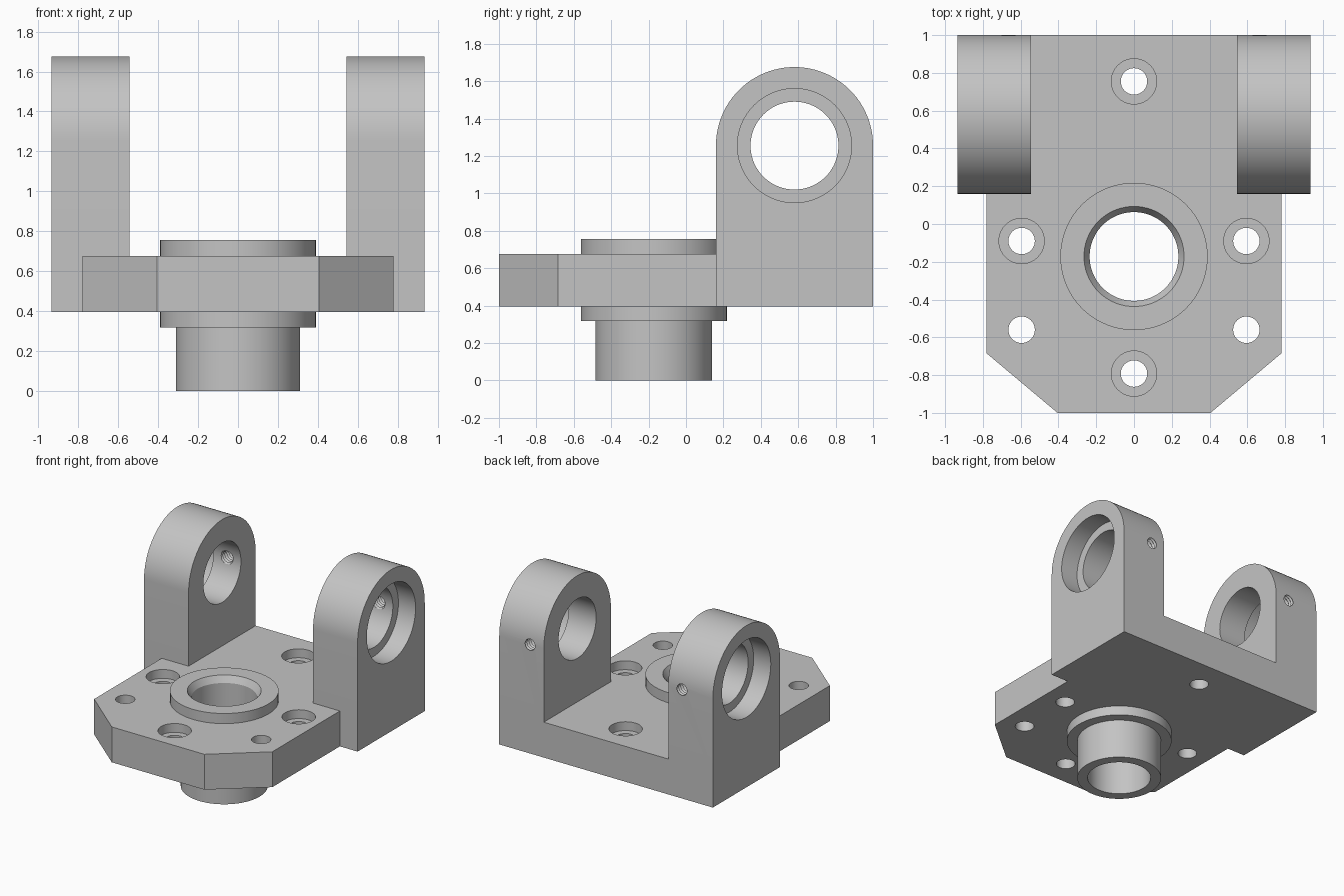
import bpy, bmesh, math
from mathutils import Matrix, Vector

if "Cube" in bpy.data.objects:
    bpy.data.objects.remove(bpy.data.objects["Cube"], do_unlink=True)

steel = bpy.data.materials.new("plain_grey_metal")
steel.use_nodes = True
GREY = (0.55, 0.55, 0.55, 1)
steel.diffuse_color = GREY
steel.node_tree.nodes["Principled BSDF"].inputs["Base Color"].default_value = GREY


def finish(bm, name):
    bmesh.ops.recalc_face_normals(bm, faces=bm.faces)
    mesh = bpy.data.meshes.new(name)
    bm.to_mesh(mesh)
    bm.free()
    mesh.materials.append(steel)
    obj = bpy.data.objects.new(name, mesh)
    bpy.context.collection.objects.link(obj)
    return obj


def prism(name, outline, offset):
    """Extrude a flat outline of 3D points along an offset."""
    bm = bmesh.new()
    face = bm.faces.new([bm.verts.new(p) for p in outline])
    grown = bmesh.ops.extrude_face_region(bm, geom=[face])["geom"]
    moved = [v for v in grown if isinstance(v, bmesh.types.BMVert)]
    bmesh.ops.translate(bm, verts=moved, vec=offset)
    return finish(bm, name)


def lathe(name, profile, centre, axis=(0, 0, 1), ring=False, sides=72):
    """Turn (radius, height) points about an axis; ring closes the profile."""
    bm = bmesh.new()
    turn = Matrix.Translation(centre) @ Vector((0, 0, 1)).rotation_difference(
        Vector(axis)).to_matrix().to_4x4()
    angles = [math.tau * i / sides for i in range(sides)]
    loops = [[bm.verts.new(turn @ Vector((r * math.cos(a), r * math.sin(a), h)))
              for a in angles] for r, h in profile]
    pairs = list(zip(loops, loops[1:]))
    if ring:
        pairs.append((loops[-1], loops[0]))
    else:
        bm.faces.new(loops[0])
        bm.faces.new(loops[-1])
    for low, high in pairs:
        for i in range(sides):
            j = (i + 1) % sides
            bm.faces.new((low[i], low[j], high[j], high[i]))
    return finish(bm, name)


def combine(target, tool, operation):
    """Apply a boolean, then discard the tool object."""
    mod = target.modifiers.new("cut", "BOOLEAN")
    mod.operation, mod.solver, mod.object = operation, "EXACT", tool
    bpy.context.view_layer.objects.active = target
    bpy.ops.object.modifier_apply(modifier=mod.name)
    bpy.data.objects.remove(tool, do_unlink=True)


BOTTOM, TOP = 0.395, 0.675
LUG_IN, LUG_OUT, LUG_FRONT = 0.545, 0.935, 0.16
PIVOT_Y, PIVOT_Z, LUG_R = 0.58, 1.255, 0.42
HUB = (0, -0.172, 0)

# Base plate: chamfered front corners, wider at the back
half = [(0.405, -1), (0.78, -0.685), (0.78, LUG_FRONT), (LUG_OUT, LUG_FRONT), (LUG_OUT, 1)]
outline = half + [(-x, y) for x, y in reversed(half)]
body = prism("bracket_body", [(x, y, BOTTOM) for x, y in outline], (0, 0, TOP - BOTTOM))

# Two upright lugs with rounded tops
for side in (1, -1):
    arch = [(PIVOT_Y + LUG_R * math.cos(a), PIVOT_Z + LUG_R * math.sin(a))
            for a in (math.pi * i / 48 for i in range(49))]
    arch += [(LUG_FRONT, BOTTOM), (1, BOTTOM)]
    lug = prism("lug", [(side * LUG_IN, y, z) for y, z in arch],
                (side * (LUG_OUT - LUG_IN), 0, 0))
    combine(body, lug, "UNION")

# Pivot bores with a wider bearing seat on the outside, and threaded set-screw holes
thread = [(0.055 if i % 2 else 0.043, 0.75 + 0.0125 * i) for i in range(24)]
for side in (1, -1):
    bore = lathe("bore_cutter", [(0.235, 0.4), (0.235, 0.785), (0.305, 0.785), (0.305, 1.1)],
                 (0, PIVOT_Y, PIVOT_Z), (side, 0, 0))
    combine(body, bore, "DIFFERENCE")
    screw = lathe("screw_cutter", thread, (side * 0.665, 0, PIVOT_Z), (0, 1, 0), sides=24)
    combine(body, screw, "DIFFERENCE")

# Bolt holes: four counterbored, two plain
plain = [(0.07, 0.2), (0.07, 0.9)]
stepped = [(0.07, 0.2), (0.07, TOP - 0.07), (0.12, TOP - 0.07), (0.12, 0.9)]
for x, y, shape in [(0, 0.755, stepped), (0, -0.792, stepped),
                    (0.595, -0.09, stepped), (-0.595, -0.09, stepped),
                    (0.595, -0.56, plain), (-0.595, -0.56, plain)]:
    combine(body, lathe("bolt_cutter", shape, (x, y, 0), sides=40), "DIFFERENCE")

# Opening for the hub
combine(body, lathe("hub_cutter", [(0.312, 0.2), (0.312, 0.9)], HUB), "DIFFERENCE")

# Hub sleeve: long spigot below, flanges either side of the plate, chamfered mouth
hub = lathe("hub_sleeve", [
    (0.235, 0), (0.312, 0), (0.312, 0.318), (0.39, 0.318), (0.39, BOTTOM),
    (0.312, BOTTOM), (0.312, TOP), (0.39, TOP), (0.39, 0.755), (0.265, 0.755),
    (0.235, 0.705)], HUB, ring=True)

# Smooth curved walls, keep machined edges crisp
for obj in (body, hub):
    bpy.ops.object.select_all(action="DESELECT")
    obj.select_set(True)
    bpy.context.view_layer.objects.active = obj
    bpy.ops.object.shade_smooth_by_angle(angle=math.radians(25))
